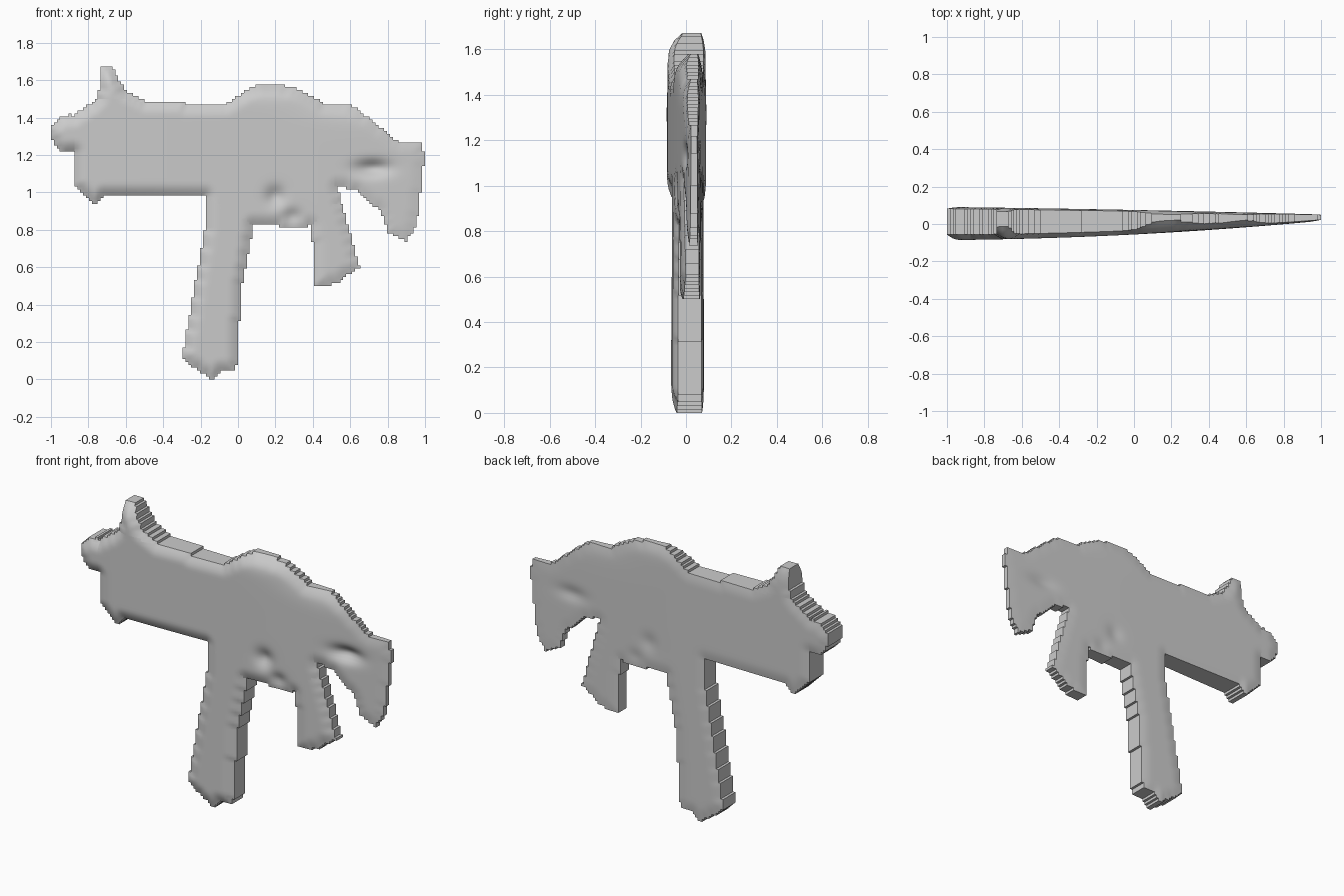
import bpy, bmesh
from math import exp, hypot

if "Cube" in bpy.data.objects:
    bpy.data.objects.remove(bpy.data.objects["Cube"])

CELL = 2 / 128          # step size of the jagged silhouette
NX, NZ = 128, 107

# Side profiles (x, z) of each part; earlier parts own shared cells
PARTS = {
    "receiver": [(-.87, 1.42), (-.75, 1.5), (-.08, 1.466), (.11, 1.585), (.3, 1.565), (.48, 1.465),
                 (.53, .95), (.37, .81), (.08, .83), (-.17, .98), (-.7, .99), (-.77, .93), (-.87, 1.04)],
    "front_sight": [(-.75, 1.46), (-.73, 1.67), (-.67, 1.67), (-.6, 1.54), (-.48, 1.48)],
    "magazine": [(-.17, 1), (-.17, .85), (-.3, .11), (-.14, 0), (-.08, .055), (-.01, .05),
                 (.02, .5), (.12, 1)],
    "grip": [(.36, 1), (.41, .65), (.41, .5), (.52, .51), (.65, .6), (.53, 1.03)],
    "stock": [(.48, 1.475), (.62, 1.46), (.86, 1.27), (.98, 1.26), (1, 1.2), (.955, .82), (.9, .74),
              (.8, .79), (.77, .89), (.62, 1.02), (.48, 1.03)],
}
MUZZLE = "muzzle"       # rounded knob

# Soft dents (x, z, radius x, radius z, depth)
DENTS = [
    (.18, 1.61, .25, .07, .055),    # thin top ridge
    (.62, 1.52, .25, .09, .035),    # stock top
    (-.69, 1.69, .2, .06, .045),    # sight tip
    (.72, 1.13, .09, .04, .04),     # stock pocket
    (.2, .98, .05, .05, .028),      # trigger guard
    (.29, .87, .05, .04, .022),
]


def inside(x, z, poly):
    hit = False
    for (x1, z1), (x2, z2) in zip(poly, poly[1:] + poly[:1]):
        if (z1 > z) != (z2 > z) and x < (x2 - x1) * (z - z1) / (z2 - z1) + x1:
            hit = not hit
    return hit


def part_at(x, z):
    for name, poly in PARTS.items():
        if inside(x, z, poly):
            return name
    return MUZZLE if hypot(x + .9, z - 1.315) < .1 else None


# Assign each grid cell of the silhouette to a part
owner = {}
for i in range(NX):
    for j in range(NZ):
        part = part_at(-1 + (i + .5) * CELL, (j + .5) * CELL)
        if part:
            owner[i, j] = part


def edge_softness(i, j, reach=5):
    """1 at the silhouette, falling to 0 inside."""
    d = min((hypot(a + .5, b + .5) for a in range(-reach, reach) for b in range(-reach, reach)
             if (i + a, j + b) not in owner), default=reach)
    return max(0, 1 - d / reach) ** 2


def depths(i, j):
    """Front and back y of the body, tapering toward the stock."""
    x, z = -1 + i * CELL, j * CELL
    front = -.056 + .0515 * x + .0215 * x * x
    back = .075 - .02 * x - .004 * x * x
    soft = edge_softness(i, j) * (back - front)
    front += .22 * soft
    back -= .07 * soft
    for cx, cz, rx, rz, depth in DENTS:
        g = depth * exp(-((x - cx) / rx) ** 2 - ((z - cz) / rz) ** 2)
        front += g
        back -= .3 * g
    return min(front, back - .012), back


def build(name):
    bm = bmesh.new()
    cache = {}

    def pair(i, j):
        if (i, j) not in cache:
            x, z = -1 + i * CELL, j * CELL
            cache[i, j] = [bm.verts.new((x, y, z)) for y in depths(i, j)]
        return cache[i, j]

    for (i, j), part in owner.items():
        if part != name:
            continue
        c = [pair(i, j), pair(i + 1, j), pair(i + 1, j + 1), pair(i, j + 1)]
        bm.faces.new([p[0] for p in c])
        bm.faces.new([p[1] for p in reversed(c)])
        # side walls only where the whole silhouette ends
        for k, (a, b) in enumerate([(0, -1), (1, 0), (0, 1), (-1, 0)]):
            if (i + a, j + b) not in owner:
                p, q = c[k], c[(k + 1) % 4]
                bm.faces.new([p[0], p[1], q[1], q[0]])
    mesh = bpy.data.meshes.new(name)
    bm.to_mesh(mesh)
    bm.free()
    obj = bpy.data.objects.new(name, mesh)
    bpy.context.collection.objects.link(obj)
    return obj


bpy.ops.object.select_all(action='DESELECT')
for part_name in [*PARTS, MUZZLE]:
    obj = build(part_name)
    obj.select_set(True)
    bpy.context.view_layer.objects.active = obj
bpy.ops.object.shade_smooth_by_angle(angle=.7)
